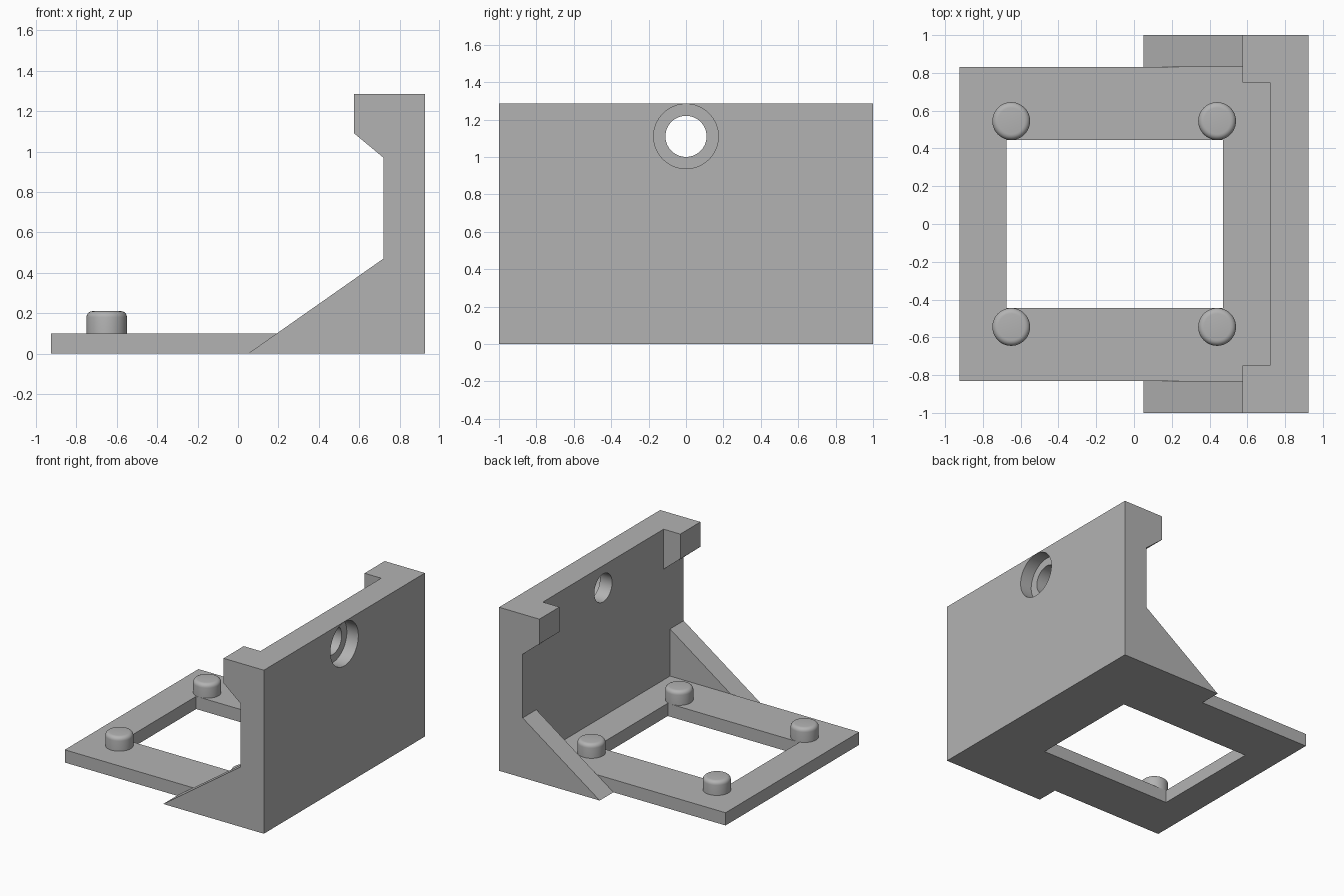
import bpy, bmesh, math
from mathutils import Matrix

default = bpy.data.objects.get("Cube")
if default:
    bpy.data.objects.remove(default, do_unlink=True)

GREY = (0.45, 0.45, 0.45, 1)
mat = bpy.data.materials.new("plain grey")
mat.use_nodes = True
mat.diffuse_color = GREY
mat.node_tree.nodes["Principled BSDF"].inputs["Base Color"].default_value = GREY


def finish(name, bm):
    bmesh.ops.recalc_face_normals(bm, faces=bm.faces)
    mesh = bpy.data.meshes.new(name)
    bm.to_mesh(mesh)
    bm.free()
    mesh.materials.append(mat)
    obj = bpy.data.objects.new(name, mesh)
    bpy.context.collection.objects.link(obj)
    return obj


def box(name, x, y, z):
    bm = bmesh.new()
    bmesh.ops.create_cube(bm, size=1)
    for v in bm.verts:
        v.co = [lim[0] if c < 0 else lim[1] for c, lim in zip(v.co, (x, y, z))]
    return finish(name, bm)


def bore(name, radius, x0, x1, z):
    bm = bmesh.new()
    place = Matrix.Translation(((x0 + x1) / 2, 0, z)) @ Matrix.Rotation(math.pi / 2, 4, "Y")
    bmesh.ops.create_cone(bm, cap_ends=True, segments=64, radius1=radius,
                          radius2=radius, depth=x1 - x0, matrix=place)
    return finish(name, bm)


def activate(obj):
    bpy.ops.object.select_all(action="DESELECT")
    obj.select_set(True)
    bpy.context.view_layer.objects.active = obj


def combine(target, tool, operation):
    activate(target)
    mod = target.modifiers.new("combine", "BOOLEAN")
    mod.operation, mod.object, mod.solver = operation, tool, "EXACT"
    bpy.ops.object.modifier_apply(modifier=mod.name)
    bpy.data.objects.remove(tool, do_unlink=True)


# Wall with gussets and hooks, extruded from its side profile
profile = [(0.05, 0), (0.925, 0), (0.925, 1.285), (0.575, 1.285),
           (0.575, 1.09), (0.72, 0.97), (0.72, 0.47)]
bm = bmesh.new()
face = bm.faces.new([bm.verts.new((x, -1, z)) for x, z in profile])
extruded = bmesh.ops.extrude_face_region(bm, geom=[face])["geom"]
bmesh.ops.translate(bm, vec=(0, 2, 0),
                    verts=[g for g in extruded if isinstance(g, bmesh.types.BMVert)])
bracket = finish("bracket_body", bm)

# Hollow out the middle so only the end gussets and hooks remain
combine(bracket, box("lower_pocket", (-0.2, 0.72), (-0.83, 0.83), (0.1, 0.8)), "DIFFERENCE")
combine(bracket, box("upper_pocket", (0.3, 0.72), (-0.75, 0.75), (0.8, 1.5)), "DIFFERENCE")

# Base plate with a square window
combine(bracket, box("base_plate", (-0.925, 0.8), (-0.83, 0.83), (0, 0.1)), "UNION")
combine(bracket, box("window", (-0.675, 0.47), (-0.445, 0.445), (-0.2, 0.3)), "DIFFERENCE")

# Counterbored screw hole in the wall
combine(bracket, bore("counterbore", 0.173, 0.825, 1.1, 1.11), "DIFFERENCE")
combine(bracket, bore("screw_hole", 0.11, 0.5, 1.1, 1.11), "DIFFERENCE")

# Merge leftover coplanar faces
bm = bmesh.new()
bm.from_mesh(bracket.data)
bmesh.ops.remove_doubles(bm, verts=bm.verts, dist=0.0001)
bmesh.ops.dissolve_limit(bm, angle_limit=math.radians(1), verts=bm.verts, edges=bm.edges)
bm.to_mesh(bracket.data)
bm.free()
activate(bracket)
bpy.ops.object.shade_smooth_by_angle(angle=math.radians(30))

# Four locating pegs with rounded tops
for side, y in (("left", -0.545), ("right", 0.545)):
    for end, x in (("outer", -0.65), ("inner", 0.44)):
        bm = bmesh.new()
        bmesh.ops.create_cone(bm, cap_ends=True, segments=48, radius1=0.1, radius2=0.1,
                              depth=0.11, matrix=Matrix.Translation((x, y, 0.155)))
        rim = [e for e in bm.edges if all(v.co.z > 0.2 for v in e.verts)]
        bmesh.ops.bevel(bm, geom=rim, offset=0.03, segments=5, profile=0.5, affect="EDGES")
        peg = finish(f"{end}_{side}_peg", bm)
        activate(peg)
        bpy.ops.object.shade_smooth_by_angle(angle=math.radians(30))
